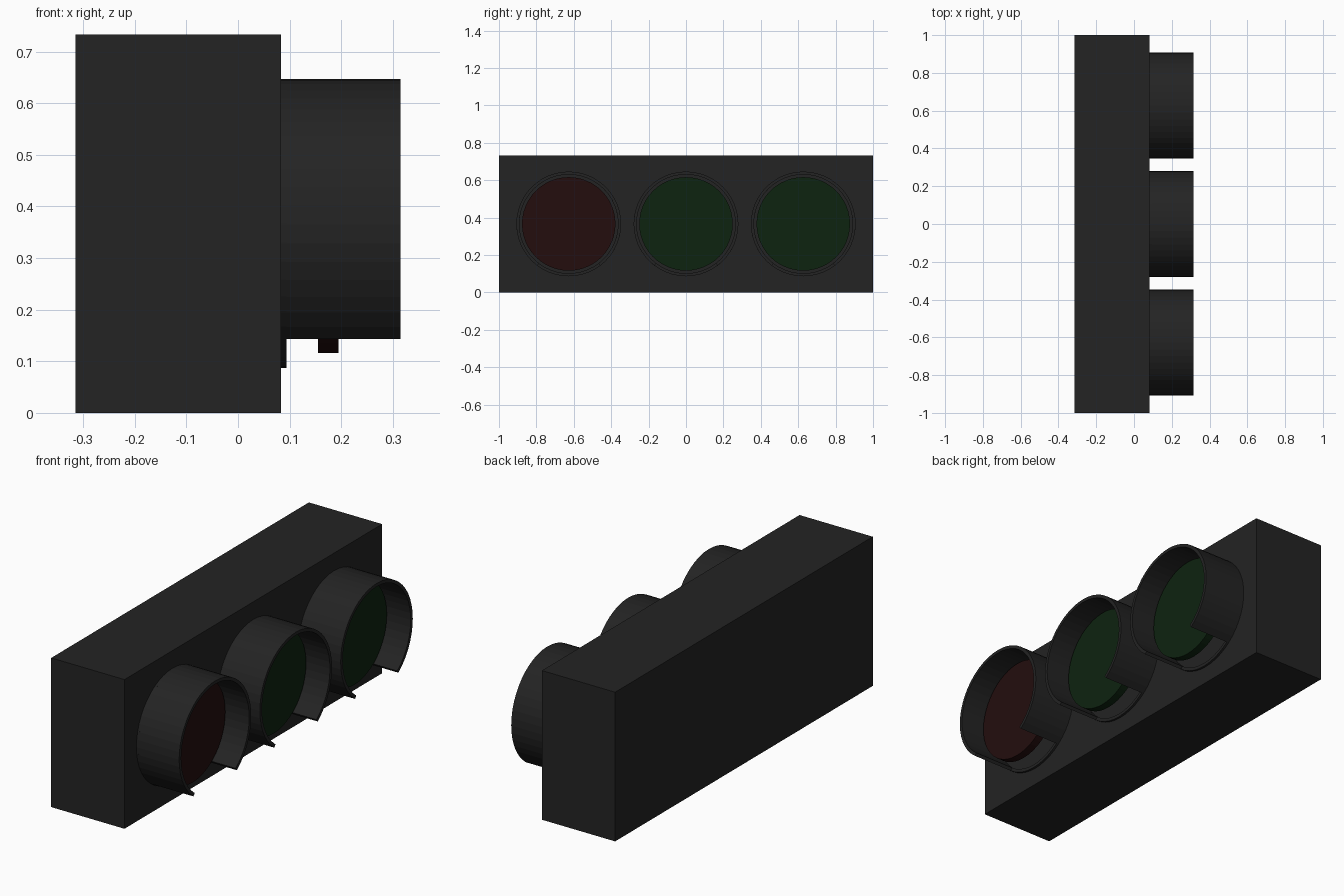
import bpy, bmesh
from math import sin, cos, radians, pi

cube = bpy.data.objects.get("Cube")
if cube:
    bpy.data.objects.remove(cube, do_unlink=True)


def material(name, rgb):
    m = bpy.data.materials.new(name)
    m.use_nodes = True
    color = (*rgb, 1)
    m.diffuse_color = color
    m.node_tree.nodes["Principled BSDF"].inputs["Base Color"].default_value = color
    return m


charcoal = material("charcoal", (0.017, 0.017, 0.017))
dark_red = material("dark red", (0.017, 0.004, 0.004))
dark_green = material("dark green", (0.004, 0.017, 0.005))

FACE = 0.083          # front plane of the housing
BACK = -0.315
HEIGHT = 0.733
MID = HEIGHT / 2
OUTER, INNER, LENS = 0.28, 0.264, 0.25


def finish(bm, name, mat):
    bmesh.ops.recalc_face_normals(bm, faces=bm.faces[:])
    mesh = bpy.data.meshes.new(name)
    bm.to_mesh(mesh)
    bm.free()
    mesh.materials.append(mat)
    ob = bpy.data.objects.new(name, mesh)
    bpy.context.collection.objects.link(ob)
    return ob


def tube(name, y, x0, x1, start, end, segments, mat):
    """Walled tube along x, sweeping from start to end degrees."""
    bm = bmesh.new()
    closed = end - start >= 360
    section = [(x0, INNER), (x1, INNER), (x1, OUTER), (x0, OUTER)]
    rings = []
    for i in range(segments if closed else segments + 1):
        a = radians(start + (end - start) * i / segments)
        rings.append([bm.verts.new((x, y + r * cos(a), MID + r * sin(a)))
                      for x, r in section])
    for i in range(segments):
        p, q = rings[i], rings[(i + 1) % len(rings)]
        for k in range(4):
            n = (k + 1) % 4
            bm.faces.new((p[k], p[n], q[n], q[k]))
    if not closed:
        bm.faces.new(rings[0])
        bm.faces.new(rings[-1])
    return finish(bm, name, mat)


def disc(name, y, x0, x1, radius, mat):
    """Solid disc facing +x."""
    bm = bmesh.new()
    rim = [bm.verts.new((x0, y + radius * cos(2 * pi * i / 48),
                         MID + radius * sin(2 * pi * i / 48))) for i in range(48)]
    face = bm.faces.new(rim)
    out = bmesh.ops.extrude_face_region(bm, geom=[face], use_keep_orig=True)
    moved = [v for v in out["geom"] if isinstance(v, bmesh.types.BMVert)]
    bmesh.ops.translate(bm, verts=moved, vec=(x1 - x0, 0, 0))
    return finish(bm, name, mat)


# Housing box
bm = bmesh.new()
bmesh.ops.create_cube(bm, size=1)
bmesh.ops.scale(bm, verts=bm.verts, vec=(FACE - BACK, 2, HEIGHT))
bmesh.ops.translate(bm, verts=bm.verts, vec=((FACE + BACK) / 2, 0, MID))
finish(bm, "housing", charcoal)

# Three lamps, each with a base ring, a visor open at the bottom and a lens
lamps = (("red", -0.627, dark_red),
         ("middle_green", 0, dark_green),
         ("end_green", 0.627, dark_green))
for label, y, mat in lamps:
    tube(label + "_base_ring", y, FACE - 0.005, 0.094, 0, 360, 48, charcoal)
    tube(label + "_visor", y, FACE, 0.315, -53, 233, 38, charcoal)
    disc(label + "_lens", y, 0.155, 0.195, LENS, mat)
